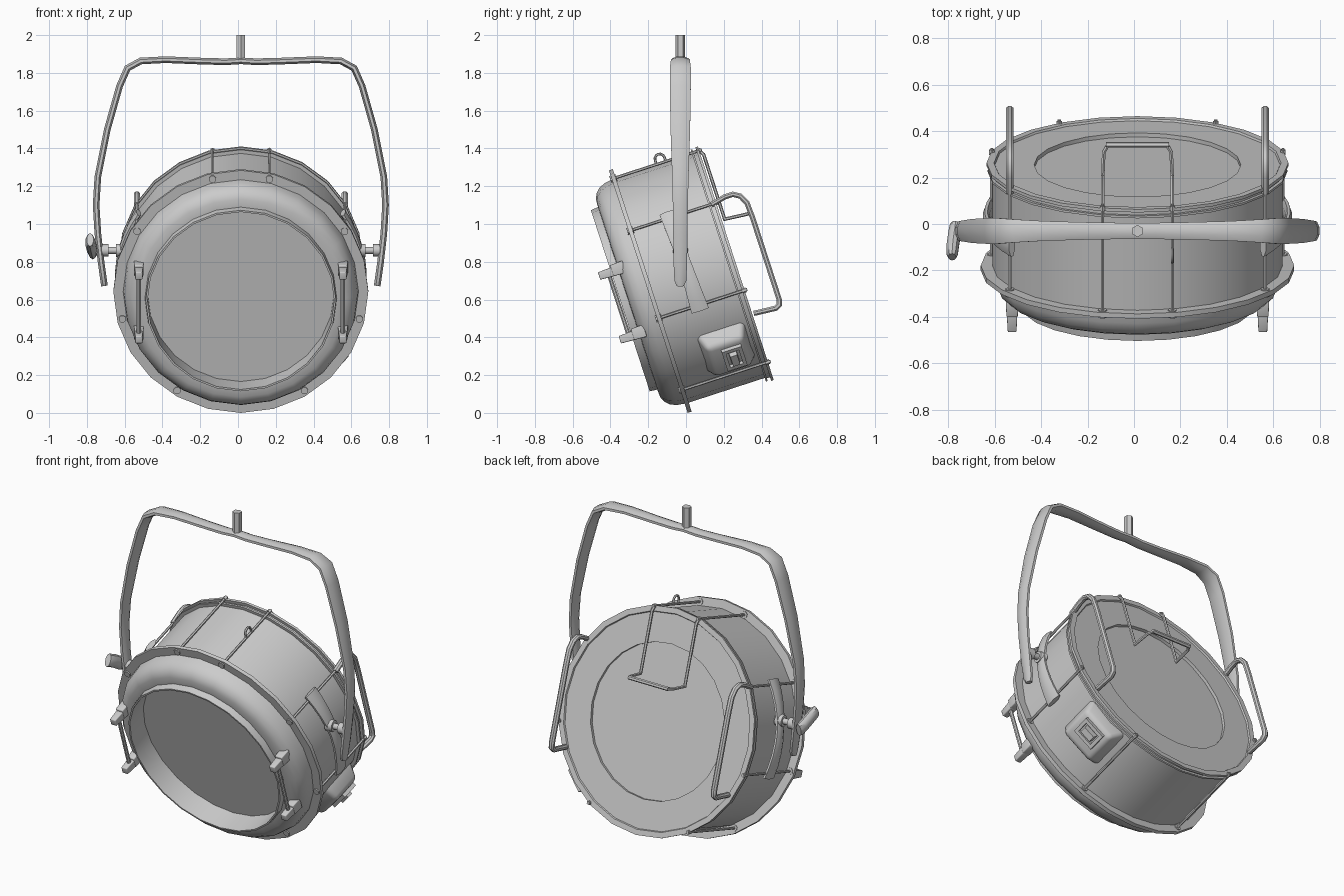
import bpy, bmesh, math
from mathutils import Matrix, Vector

if "Cube" in bpy.data.objects:
    bpy.data.objects.remove(bpy.data.objects["Cube"])

grey = bpy.data.materials.new("light grey metal")
grey.use_nodes = True
grey.diffuse_color = (0.6, 0.6, 0.6, 1)
grey.node_tree.nodes["Principled BSDF"].inputs["Base Color"].default_value = (0.6, 0.6, 0.6, 1)

CX = 0.015
# Lamp frame: -y looks out of the lens, the whole drum is tipped forward
LAMP = Matrix.Translation((CX, -0.19, 0.645)) @ Matrix.Rotation(math.radians(18), 4, 'X')
FRONT = LAMP @ Matrix.Rotation(math.radians(90), 4, 'X')    # z points out of the lens
SIDE = LAMP @ Matrix.Rotation(math.radians(132), 4, 'Y')    # z points out of the lower left
WORLD = Matrix.Translation((CX, 0, 0))


def finish(name, bm, frame, angle=38):
    bmesh.ops.remove_doubles(bm, verts=bm.verts, dist=1e-5)
    bmesh.ops.recalc_face_normals(bm, faces=bm.faces)
    bm.transform(frame)
    mesh = bpy.data.meshes.new(name)
    bm.to_mesh(mesh)
    bm.free()
    mesh.materials.append(grey)
    ob = bpy.data.objects.new(name, mesh)
    bpy.context.collection.objects.link(ob)
    bpy.ops.object.select_all(action='DESELECT')
    ob.select_set(True)
    bpy.context.view_layer.objects.active = ob
    bpy.ops.object.shade_smooth_by_angle(angle=math.radians(angle))


def bridge(bm, rings, closed):
    n = len(rings[0])
    pairs = list(zip(rings, rings[1:])) + ([(rings[-1], rings[0])] if closed else [])
    for a, b in pairs:
        for i in range(n):
            j = (i + 1) % n
            bm.faces.new((a[i], a[j], b[j], b[i]))


def lathe(name, profile, n=24):
    """Turn a closed profile of (radius, depth) points around the lamp axis."""
    bm = bmesh.new()
    angles = [2 * math.pi * i / n for i in range(n)]
    rings = [[bm.verts.new((r * math.sin(a), v, r * math.cos(a))) for a in angles] for r, v in profile]
    bridge(bm, rings, True)
    bmesh.ops.dissolve_degenerate(bm, dist=1e-6, edges=bm.edges)
    finish(name, bm, LAMP)


def sweep(name, path, side, width, thick, n=8, frame=LAMP):
    """Run an oval section along a path; width lies along the side vector."""
    bm = bmesh.new()
    pts = [Vector(p) for p in path]
    side = Vector(side)
    widths = width if isinstance(width, list) else [width] * len(pts)
    rings = []
    for k, p in enumerate(pts):
        before = (p - pts[k - 1]).normalized() if k else (pts[1] - p).normalized()
        after = (pts[k + 1] - p).normalized() if k + 1 < len(pts) else before
        t = (before + after).normalized()
        up = t.cross(side).normalized() * thick / max(0.5, t.dot(after))
        across = up.cross(t).normalized() * widths[k]
        ring = []
        for i in range(n):
            a = 2 * math.pi * (i + 0.5) / n
            ring.append(bm.verts.new(p + across * math.cos(a) + up * math.sin(a)))
        rings.append(ring)
    bridge(bm, rings, False)
    bm.faces.new(rings[0])
    bm.faces.new(rings[-1])
    finish(name, bm, frame)


def box(name, centre, size, frame, taper=1.0, bevel=0.0):
    bm = bmesh.new()
    bmesh.ops.create_cube(bm, size=1)
    for v in bm.verts:
        k = taper if v.co.z > 0 else 1
        v.co = Vector((v.co.x * size[0] * k, v.co.y * size[1] * k, v.co.z * size[2])) + Vector(centre)
    if bevel:
        bmesh.ops.bevel(bm, geom=bm.edges[:], offset=bevel, segments=3, profile=0.5, affect='EDGES')
    finish(name, bm, frame)


# Drum, front hood with deep-set lens, flange and recessed back
lathe("drum_shell", [(0.625, 0.0), (0.625, 0.465), (0.61, 0.465), (0.61, 0.0)])
lathe("front_hood", [(0.494, 0.005), (0.494, -0.166), (0.504, -0.166), (0.508, -0.125), (0.55, -0.123),
                     (0.58, -0.11), (0.604, -0.085), (0.618, -0.05), (0.625, 0.005)])
lathe("lens", [(0, -0.03), (0.5, -0.03), (0.5, -0.02), (0, -0.02)])
lathe("front_flange", [(0.61, -0.01), (0.675, -0.01), (0.675, 0.012), (0.61, 0.012)])
lathe("back_rim", [(0.61, 0.435), (0.645, 0.435), (0.645, 0.445), (0.63, 0.445), (0.63, 0.463),
                   (0.65, 0.463), (0.65, 0.477), (0.618, 0.477), (0.61, 0.46)])
lathe("back_plate", [(0.445, 0.44), (0.62, 0.44), (0.62, 0.468), (0.445, 0.468)])
lathe("back_cover", [(0, 0.43), (0.45, 0.43), (0.45, 0.45), (0, 0.45)])

# Tie rods with a bolt at the flange and a nut at the rim
ROD_ANGLES = (13.5, 58.5, 103.5, 148.5)
for s, label in ((1, "left"), (-1, "right")):
    for number, deg in enumerate(ROD_ANGLES, 1):
        a = math.radians(deg)
        x, z = s * 0.645 * math.sin(a), 0.645 * math.cos(a)
        tag = f"{label}_{number}"
        sweep("tie_rod_" + tag, [(x, -0.01, z), (x, 0.492, z)], (1, 0, 0), 0.008, 0.008, 6)
        sweep("flange_bolt_" + tag, [(x, -0.018, z), (x, 0.016, z)], (1, 0, 0), 0.02, 0.02, 8)
        sweep("rim_nut_" + tag, [(x, 0.465, z), (x, 0.486, z)], (1, 0, 0), 0.013, 0.013, 6)

# Small safety loop standing on one upper rod
ring = [(0.15, 0.265 + 0.026 * math.cos(t), 0.65 + 0.026 * math.sin(t))
        for t in (math.pi * i / 6 for i in range(7))]
ring = [(0.15, 0.291, 0.625)] + ring + [(0.15, 0.239, 0.625)]
sweep("safety_loop", ring, (1, 0, 0), 0.007, 0.007, 6)

# Rear bail hanging from the two upper rods
for s, label in ((1, "left"), (-1, "right")):
    sweep("rear_bail_leg_" + label,
          [(s * 0.15, 0.475, 0.63), (s * 0.15, 0.493, 0.6), (s * 0.15, 0.493, 0.24),
           (s * 0.145, 0.6, 0.23), (s * 0.125, 0.636, 0.228)], (1, 0, 0), 0.009, 0.009, 6)
sweep("rear_bail_bar", [(-0.135, 0.632, 0.228), (0.135, 0.632, 0.228)], (0, 1, 0), 0.012, 0.012, 6)

for s, label in ((1, "left"), (-1, "right")):
    # Bent side handle behind the rim
    hx = s * 0.55
    outline = [(0.45, 0.335), (0.53, 0.352), (0.575, 0.352), (0.61, 0.33), (0.632, 0.285), (0.636, 0.2),
               (0.636, -0.255), (0.628, -0.28), (0.605, -0.292), (0.485, -0.282)]
    sweep("side_handle_" + label, [(hx, v, w) for v, w in outline], (1, 0, 0), 0.018, 0.015)

    # Strap wrapped between two tie rods, waisted in the middle
    arc = [math.radians(56 + 50 * i / 8) for i in range(9)]
    waist = [0.035 + 0.017 * abs(i - 4) / 4 for i in range(9)]
    sweep("pivot_strap_" + label, [(s * 0.652 * math.sin(a), 0.22, 0.652 * math.cos(a)) for a in arc],
          (0, 1, 0), waist, 0.016)

    # Pivot between strap and yoke arm, flaring towards the yoke
    def along(x):
        return (s * x, -0.03, 0.86)
    sweep("pivot_shaft_" + label, [along(0.6), along(0.75)], (0, 1, 0), 0.018, 0.018, 10, WORLD)
    sweep("pivot_boss_" + label, [along(0.62), along(0.66)], (0, 1, 0), [0.042, 0.03], 0.035, 10, WORLD)
    sweep("pivot_washer_" + label, [along(0.7), along(0.738)], (0, 1, 0), 0.033, 0.033, 10, WORLD)

    # Tapered front clamps joined by an upright rod
    for w, end in ((0.165, "upper"), (-0.19, "lower")):
        tag = f"{end}_{label}"
        box("clamp_base_" + tag, (s * 0.54, w, 0.125), (0.054, 0.068, 0.07), FRONT, taper=0.9, bevel=0.005)
        box("clamp_tip_" + tag, (s * 0.54, w - 0.006, 0.19), (0.046, 0.05, 0.085), FRONT, taper=0.82, bevel=0.005)
    sweep("clamp_rod_" + label, [(s * 0.54, -0.18, -0.19), (s * 0.54, -0.18, 0.17)],
          (1, 0, 0), 0.012, 0.012)

# Locking lever on the right pivot
sweep("lock_hub", [(-0.74, -0.03, 0.86), (-0.79, -0.03, 0.86)], (0, 1, 0), 0.026, 0.026, 10, WORLD)
sweep("lock_lever", [(-0.783, 0.005, 0.85), (-0.784, -0.005, 0.852), (-0.787, -0.035, 0.863),
                     (-0.795, -0.09, 0.895), (-0.798, -0.13, 0.912), (-0.798, -0.142, 0.917)],
      (1, 0, 0), [0.018, 0.025, 0.028, 0.028, 0.025, 0.018], 0.038, 10, WORLD)

# Switch box on the lower left of the drum
box("switch_box", (0, 0.29, 0.64), (0.29, 0.28, 0.11), SIDE, taper=0.72, bevel=0.025)
for x, y, sx, sy in ((0.06, 0, 0.02, 0.11), (-0.06, 0, 0.02, 0.11),
                     (0, 0.045, 0.14, 0.02), (0, -0.045, 0.14, 0.02)):
    box("switch_frame", (x, 0.315 + y, 0.7), (sx, sy, 0.035), SIDE)
box("switch_rocker", (0, 0.315, 0.708), (0.085, 0.045, 0.05), SIDE, taper=0.85)

# Yoke: flat bar over the top, tapering down both sides
half = [(0.08, 1.859, 0.038), (0.2, 1.862, 0.04), (0.4, 1.87, 0.046), (0.53, 1.863, 0.054),
        (0.6, 1.825, 0.06), (0.642, 1.73, 0.06), (0.707, 1.5, 0.056), (0.757, 1.25, 0.047),
        (0.766, 1.1, 0.043), (0.757, 0.95, 0.041), (0.74, 0.8, 0.039), (0.726, 0.7, 0.034),
        (0.722, 0.672, 0.02)]
arms = [(-x, z, w) for x, z, w in reversed(half)] + [(0, 1.864, 0.037)] + half
sweep("yoke", [(x, -0.03, z) for x, z, _ in arms], (0, 1, 0), [w for _, _, w in arms], 0.019, 8, WORLD)
sweep("hanging_stem", [(0, -0.03, 1.86), (0, -0.03, 2.0)], (1, 0, 0), 0.026, 0.026, 6, WORLD)
